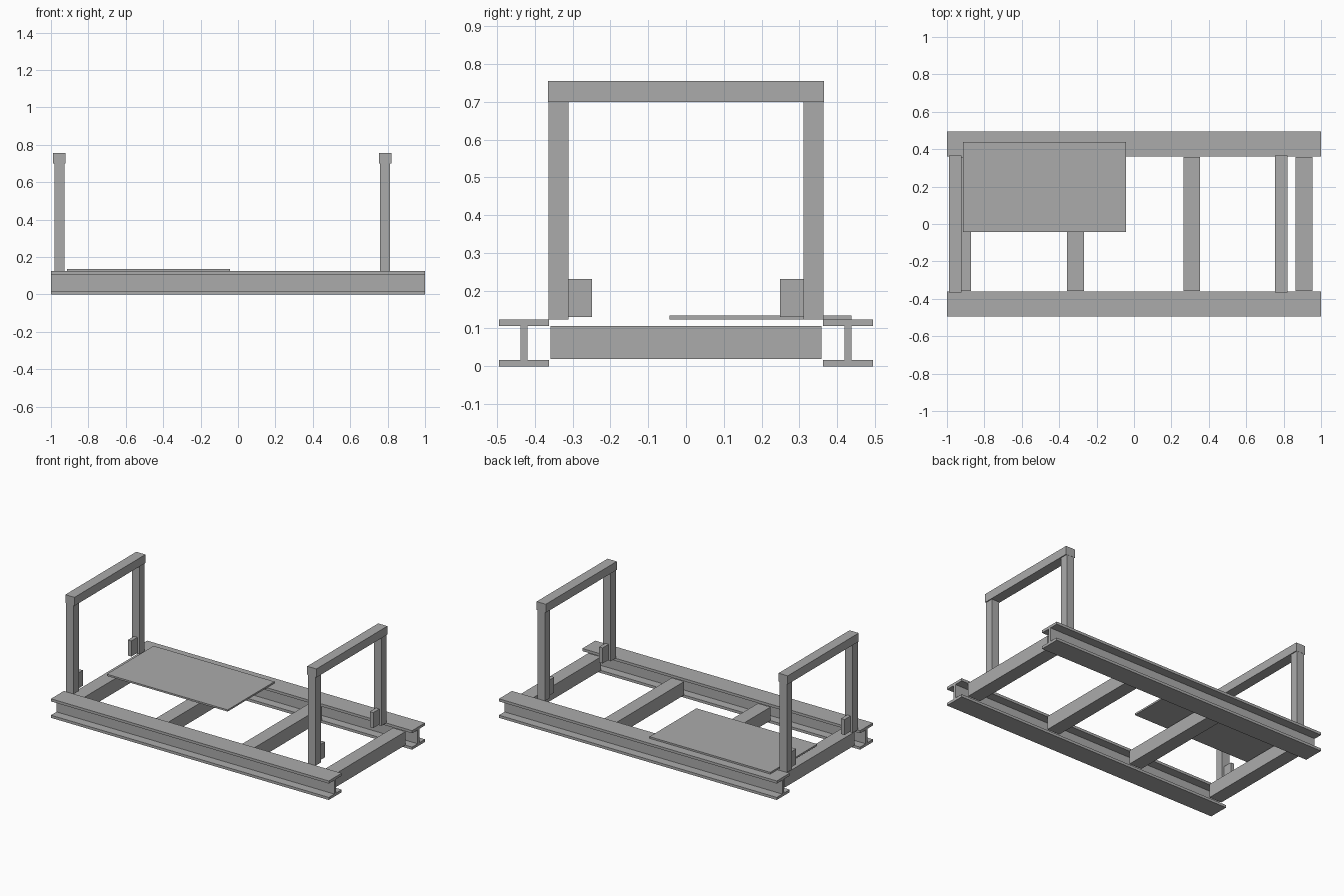
import bpy
import bmesh

if "Cube" in bpy.data.objects:
    bpy.data.objects.remove(bpy.data.objects["Cube"])

steel = bpy.data.materials.new("steel_grey")
steel.diffuse_color = (0.41, 0.41, 0.41, 1)
steel.use_nodes = True
steel.node_tree.nodes["Principled BSDF"].inputs["Base Color"].default_value = steel.diffuse_color


def finish(name, bm):
    bmesh.ops.recalc_face_normals(bm, faces=bm.faces)
    mesh = bpy.data.meshes.new(name)
    bm.to_mesh(mesh)
    bm.free()
    mesh.materials.append(steel)
    obj = bpy.data.objects.new(name, mesh)
    bpy.context.collection.objects.link(obj)
    return obj


def box(name, x, y, z):
    """Box from (min, max) pairs on each axis."""
    bm = bmesh.new()
    bmesh.ops.create_cube(bm, size=1)
    for v in bm.verts:
        v.co = [r[0] if c < 0 else r[1] for c, r in zip(v.co, (x, y, z))]
    return finish(name, bm)


def i_beam(name, yc):
    """I-section extruded along x."""
    w, t, h, f = 0.0665, 0.0095, 0.124, 0.017
    half = [(w, 0), (w, f), (t, f), (t, h - f), (w, h - f), (w, h)]
    profile = half + [(-y, z) for y, z in reversed(half)]
    bm = bmesh.new()
    face = bm.faces.new([bm.verts.new((-1, yc + y, z)) for y, z in profile])
    ext = bmesh.ops.extrude_face_region(bm, geom=[face], use_keep_orig=True)
    for v in ext["geom"]:
        if isinstance(v, bmesh.types.BMVert):
            v.co.x = 1
    return finish(name, bm)


# Long side rails
i_beam("front_rail", -0.4285)
i_beam("back_rail", 0.4285)

# Cross members between the rails
for i, xc in enumerate((-0.917, -0.312, 0.309, 0.909)):
    box(f"cross_member_{i + 1}", (xc - 0.045, xc + 0.045), (-0.359, 0.359), (0.019, 0.107))

# Upright hoops: posts, top bar and small base tabs
for end, xc in (("left", -0.955), ("right", 0.787)):
    for side, s in (("front", -1), ("back", 1)):
        box(f"{end}_{side}_post", (xc - 0.027, xc + 0.027),
            sorted((s * 0.311, s * 0.364)), (0.124, 0.70))
        box(f"{end}_{side}_tab", (xc - 0.0125, xc + 0.0125),
            sorted((s * 0.249, s * 0.311)), (0.13, 0.231))
    box(f"{end}_top_bar", (xc - 0.033, xc + 0.033), (-0.365, 0.365), (0.70, 0.755))

# Flat deck plate
box("deck_plate", (-0.914, -0.044), (-0.044, 0.438), (0.124, 0.135))
